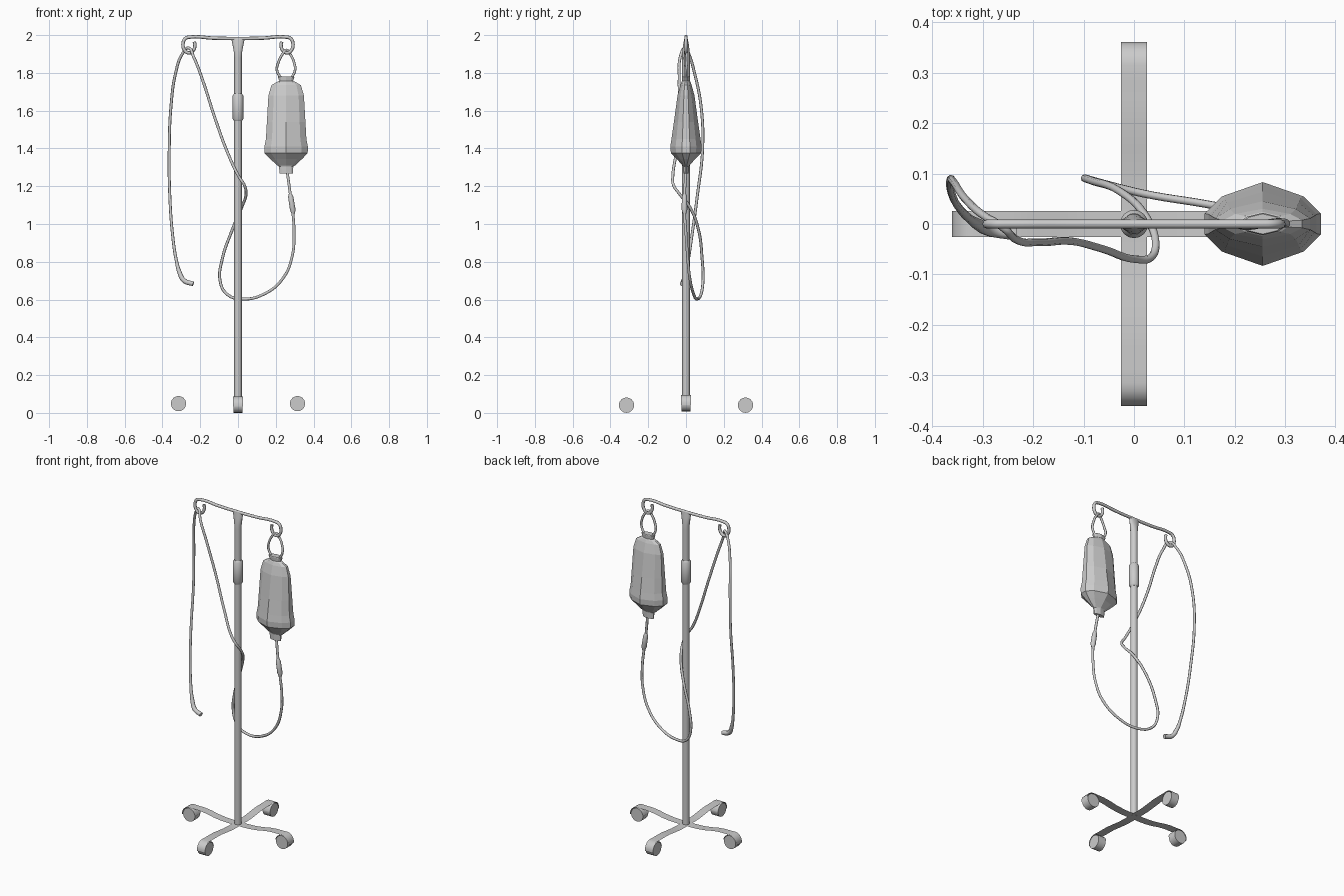
import bpy, bmesh, math
from mathutils import Matrix, Vector

if "Cube" in bpy.data.objects:
    bpy.data.objects.remove(bpy.data.objects["Cube"])


def finish(name, bm, smooth=None):
    bmesh.ops.recalc_face_normals(bm, faces=bm.faces[:])
    me = bpy.data.meshes.new(name)
    bm.to_mesh(me)
    bm.free()
    ob = bpy.data.objects.new(name, me)
    bpy.context.collection.objects.link(ob)
    if smooth:
        activate(ob)
        bpy.ops.object.shade_smooth_by_angle(angle=math.radians(smooth))
    return ob


def activate(ob):
    bpy.ops.object.select_all(action='DESELECT')
    ob.select_set(True)
    bpy.context.view_layer.objects.active = ob


def tube(name, pts, r, radii=None):
    """Round tube through the points; radii are per-point multipliers."""
    cu = bpy.data.curves.new(name, 'CURVE')
    cu.dimensions = '3D'
    cu.bevel_depth = r
    cu.bevel_resolution = 2
    cu.resolution_u = 6
    cu.use_fill_caps = True
    sp = cu.splines.new('BEZIER')
    sp.bezier_points.add(len(pts) - 1)
    for i, (bp, p) in enumerate(zip(sp.bezier_points, pts)):
        bp.co = p
        bp.handle_left_type = bp.handle_right_type = 'AUTO'
        bp.radius = radii[i] if radii else 1
    ob = bpy.data.objects.new(name, cu)
    bpy.context.collection.objects.link(ob)
    activate(ob)
    bpy.ops.object.convert(target='MESH')
    bpy.ops.object.shade_smooth_by_angle(angle=math.radians(50))
    return ob


def loft(name, shape, sections, smooth=None):
    """Stack scaled copies of a 2D ring: sections are (cx, cy, z, half_x, half_y)."""
    bm = bmesh.new()
    rings = [[bm.verts.new((cx + x * a, cy + y * b, z)) for x, y in shape]
             for cx, cy, z, a, b in sections]
    n = len(shape)
    for lo, hi in zip(rings, rings[1:]):
        for i in range(n):
            bm.faces.new((lo[i], lo[(i + 1) % n], hi[(i + 1) % n], hi[i]))
    bm.faces.new(rings[0])
    bm.faces.new(rings[-1])
    return finish(name, bm, smooth)


def circle(n):
    return [(math.cos(2 * math.pi * i / n), math.sin(2 * math.pi * i / n)) for i in range(n)]


# Pole with a top that flattens and widens under the bar, plus its height collar
loft("pole", circle(16), [(0, 0, .07, .02, .02), (0, 0, 1.88, .02, .02), (0, 0, 1.91, .022, .02),
                          (0, 0, 1.95, .029, .015), (0, 0, 1.982, .036, .009)], 40)
loft("collar", circle(16), [(0, 0, 1.545, .021, .021), (0, 0, 1.555, .028, .028),
                            (0, 0, 1.68, .028, .028), (0, 0, 1.69, .021, .021)], 35)

# Hanger bar with a curled hook at each end
half = [(.13, 1.984), (.25, 1.990), (.279, 1.982), (.291, 1.955), (.284, 1.922),
        (.262, 1.906), (.238, 1.918), (.228, 1.945), (.231, 1.965)]
bar = [(-x, 0, z) for x, z in reversed(half)] + [(0, 0, 1.982)] + [(x, 0, z) for x, z in half]
tube("hanger_bar", bar, .009)

# Faceted fluid bag with its neck collars
bag_ring = [(1, -.25), (1, .25), (.7, .66), (0, 1), (-.7, .66),
            (-1, .25), (-1, -.25), (-.7, -.66), (0, -1), (.7, -.66)]
loft("fluid_bag", bag_ring, [(.255, 0, z, a, b) for z, a, b in [
    (1.268, .035, .014), (1.305, .038, .016), (1.31, .047, .018), (1.345, .085, .05),
    (1.375, .114, .08), (1.41, .115, .083), (1.45, .107, .077), (1.54, .102, .064),
    (1.68, .094, .045), (1.735, .078, .03), (1.752, .05, .024), (1.757, .036, .02),
    (1.778, .044, .022), (1.782, .04, .02)]])

# Loop holding the bag on the hook
tube("bag_loop", [(.228, 0, 1.77), (.206, 0, 1.815), (.212, -.004, 1.85), (.236, -.004, 1.9),
                  (.256, 0, 1.921), (.276, .004, 1.9), (.298, .004, 1.85), (.302, 0, 1.815),
                  (.282, 0, 1.77)], .007)

# Drip chamber below the bag
loft("drip_chamber", circle(12), [
    (.292, -.008, 1.055, .009, .009), (.29, -.008, 1.075, .015, .015),
    (.279, -.008, 1.145, .014, .014), (.277, -.008, 1.16, .008, .008)], 40)

# Long drip line: bag, low loop, round the pole, over the left hook and down
line = [(.26, 0, 1.28), (.278, -.008, 1.15), (.29, -.008, 1.06), (.297, 0, .95), (.287, .008, .83),
        (.24, .02, .715), (.14, .04, .63), (.02, .06, .603), (-.06, .08, .63), (-.095, .09, .70),
        (-.082, .085, .82), (-.03, .066, .97), (.02, .02, 1.09), (.043, -.035, 1.16),
        (.034, -.066, 1.205), (.005, -.07, 1.25), (-.06, -.05, 1.39), (-.125, -.034, 1.57),
        (-.19, -.036, 1.77), (-.235, -.03, 1.885), (-.262, -.005, 1.932), (-.295, .015, 1.90),
        (-.33, .045, 1.8), (-.355, .08, 1.62), (-.364, .088, 1.4), (-.361, .06, 1.15),
        (-.345, .03, .93), (-.325, .01, .8), (-.31, 0, .745), (-.285, -.012, .7), (-.237, -.02, .683)]
tube("drip_line", line, .0078, [1] * (len(line) - 4) + [1.1, 1.5, 1.7, 1.7])

# Four thin sheet legs, each curling over a caster wheel
WHEEL_X, WIDTH = .315, .026
for i, label in enumerate(("right", "back", "left", "front")):
    dz = .008 if i % 2 == 0 else 0
    turn = Matrix.Rotation(i * math.pi / 2, 4, 'Z')
    wz = .041 + dz
    path = [(0, .072), (.05, .071), (.1, .073), (.15, .079), (.2, .085 + dz / 2),
            (.245, .086 + dz), (.285, .086 + dz)]
    path += [(WHEEL_X + .046 * math.cos(math.radians(a)), wz + .046 * math.sin(math.radians(a)))
             for a in range(90, -11, -20)]
    bm = bmesh.new()
    rows = [[bm.verts.new(turn @ Vector((x, s * WIDTH, z))) for s in (-1, 1)] for x, z in path]
    for a, b in zip(rows, rows[1:]):
        bm.faces.new((a[0], b[0], b[1], a[1]))
    finish(label + "_leg", bm, 40)
    # Inner lip of the wheel cover
    bm = bmesh.new()
    rows = [[bm.verts.new(turn @ Vector((WHEEL_X + .044 * math.cos(math.radians(a)), s * WIDTH,
                                         wz + .044 * math.sin(math.radians(a)))))
             for s in (-1, 1)] for a in (100, 120, 140, 160, 175)]
    for a, b in zip(rows, rows[1:]):
        bm.faces.new((a[0], b[0], b[1], a[1]))
    finish(label + "_wheel_cover", bm, 40)
    # Wheel
    bm = bmesh.new()
    bmesh.ops.create_cone(bm, cap_ends=True, segments=18, radius1=.0405, radius2=.0405, depth=.05,
                          matrix=turn @ Matrix.Translation((WHEEL_X, 0, wz))
                          @ Matrix.Rotation(math.pi / 2, 4, 'X'))
    finish(label + "_wheel", bm, 40)
